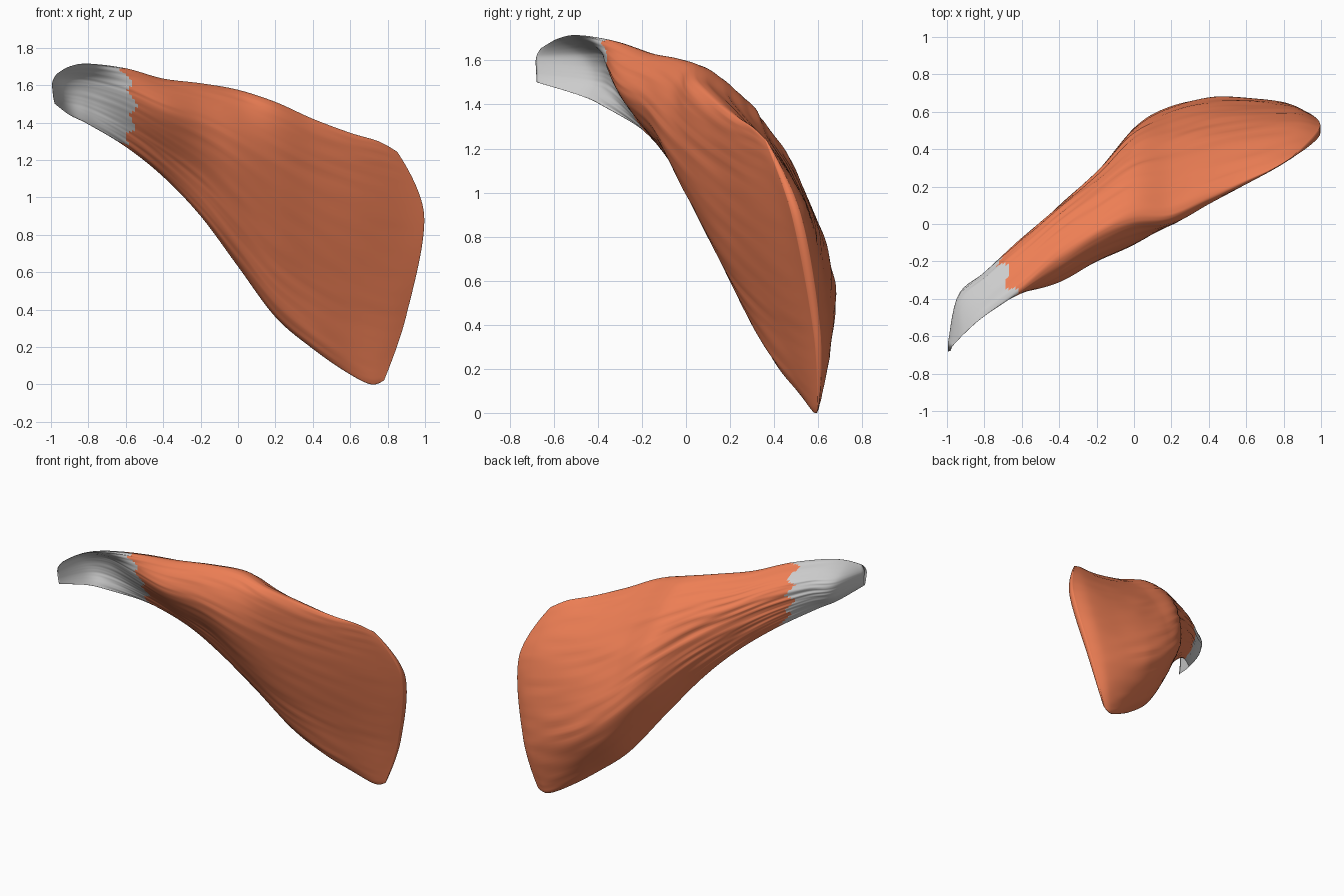
import bpy
import math
from mathutils import Vector, noise

if "Cube" in bpy.data.objects:
    bpy.data.objects.remove(bpy.data.objects["Cube"])

# Cross-sections from tendon tip to wide inner border:
# top (x, y, z), bottom (x, y, z), depth y of back-upper, back-lower,
# front-lower, front-upper, and sideways bow of the section
SECTIONS = [
    ((-0.97, -0.65, 1.66), (-0.98, -0.675, 1.50), (-0.63, -0.64, -0.68, -0.68), -0.02),
    ((-0.90, -0.58, 1.70), (-0.90, -0.48, 1.44), (-0.40, -0.39, -0.43, -0.47), -0.04),
    ((-0.80, -0.49, 1.715), (-0.80, -0.37, 1.39), (-0.28, -0.28, -0.34, -0.38), 0),
    ((-0.60, -0.34, 1.69), (-0.60, -0.17, 1.27), (-0.11, -0.09, -0.26, -0.36), 0),
    ((-0.40, -0.18, 1.635), (-0.40, -0.01, 1.11), (0.06, 0.09, -0.16, -0.31), 0),
    ((-0.20, -0.05, 1.61), (-0.20, 0.11, 0.90), (0.21, 0.27, -0.04, -0.20), 0),
    ((0.00, 0.04, 1.575), (0.00, 0.26, 0.63), (0.37, 0.51, 0.05, -0.11), 0),
    ((0.20, 0.05, 1.51), (0.20, 0.37, 0.36), (0.43, 0.63, 0.17, 0.01), 0),
    ((0.40, 0.14, 1.42), (0.40, 0.45, 0.19), (0.49, 0.675, 0.30, 0.15), 0.01),
    ((0.60, 0.23, 1.345), (0.58, 0.54, 0.065), (0.53, 0.67, 0.43, 0.29), 0.06),
    ((0.75, 0.30, 1.30), (0.71, 0.585, 0.0), (0.545, 0.65, 0.53, 0.42), 0.14),
    ((0.85, 0.36, 1.245), (0.78, 0.60, 0.02), (0.52, 0.61, 0.58, 0.48), 0.165),
]
STEPS, SEG = 12, 22      # subdivisions between sections / around control points


def catmull(a, b, c, d, t):
    return 0.5 * (2 * b + (c - a) * t + (2 * a - 5 * b + 4 * c - d) * t * t
                  + (3 * b - a - 3 * c + d) * t ** 3)


def control_ring(section):
    top, bottom, depths, bow = section
    top, bottom = Vector(top), Vector(bottom)
    mids = []
    for y, t, k in zip(depths, (0.28, 0.72, 0.72, 0.28), (1, 0.6, 0.6, 1)):
        p = top.lerp(bottom, t)
        mids.append(Vector((p.x + bow * k, y, p.z)))
    return [top, mids[0], mids[1], bottom, mids[2], mids[3]]


def smooth_ring(ctrl):
    n = len(ctrl)
    return [catmull(ctrl[i - 1], ctrl[i], ctrl[(i + 1) % n], ctrl[(i + 2) % n], s / SEG)
            for i in range(n) for s in range(SEG)]


def loft():
    rows = [control_ring(s) for s in SECTIONS]
    rows = [rows[0]] + rows + [rows[-1]]
    rings = []
    for i in range(1, len(rows) - 2):
        for s in range(STEPS):
            rings.append(smooth_ring([catmull(*(rows[i + k][j] for k in (-1, 0, 1, 2)), s / STEPS)
                                      for j in range(6)]))
    rings.append(smooth_ring(rows[-1]))
    # long shallow fibre grooves, strongest on the back
    m, last = len(rings[0]), len(rings) - 1
    for u, ring in enumerate(rings):
        fade = math.sin(math.pi * u / last) if 0 < u < last else 0
        for v, p in enumerate(ring):
            a = 2 * math.pi * v / m
            g = noise.noise((9 * math.cos(a), 9 * math.sin(a), u * 0.06))
            p.y += 0.012 * fade * g * (0.8 + 0.5 * math.sin(a))
    return rings


def build(name, rings, keep, color=None, cap=0):
    m = len(rings[0])
    used, verts, faces = {}, [], []

    def vid(i, j):
        key = (i, j % m)
        if key not in used:
            used[key] = len(verts)
            verts.append(rings[i][j % m])
        return used[key]

    for i in range(len(rings) - 1):
        for j in range(m):
            if keep(rings[i][j], j / m):
                faces.append((vid(i, j), vid(i + 1, j), vid(i + 1, j + 1), vid(i, j + 1)))
    # close the thin end as a strip of quads joining front and back
    for j in range(m // 2):
        quad = [vid(cap, k) for k in (j, j + 1, m - j - 1, m - j)]
        quad = list(dict.fromkeys(quad))
        if len(quad) > 2:
            faces.append(quad[::-1] if cap else quad)
    mesh = bpy.data.meshes.new(name)
    mesh.from_pydata(verts, [], faces)
    mesh.update()
    obj = bpy.data.objects.new(name, mesh)
    bpy.context.collection.objects.link(obj)
    for f in mesh.polygons:
        f.use_smooth = True
    if color:
        mat = bpy.data.materials.new(name + "_material")
        mat.diffuse_color = color
        mat.use_nodes = True
        mat.node_tree.nodes["Principled BSDF"].inputs["Base Color"].default_value = mat.diffuse_color
        mesh.materials.append(mat)
    return obj


def is_tendon(p, v):
    # jagged seam, set further out on the back
    jag = 0.05 * abs((v * 18) % 2 - 1)
    return p.x < -0.67 - 0.08 * math.sin(2 * math.pi * v) + jag


surface = loft()
build("tendon", surface, is_tendon)
build("muscle_belly", surface, lambda p, v: not is_tendon(p, v),
      (0.85, 0.21, 0.09, 1), cap=len(surface) - 1)
